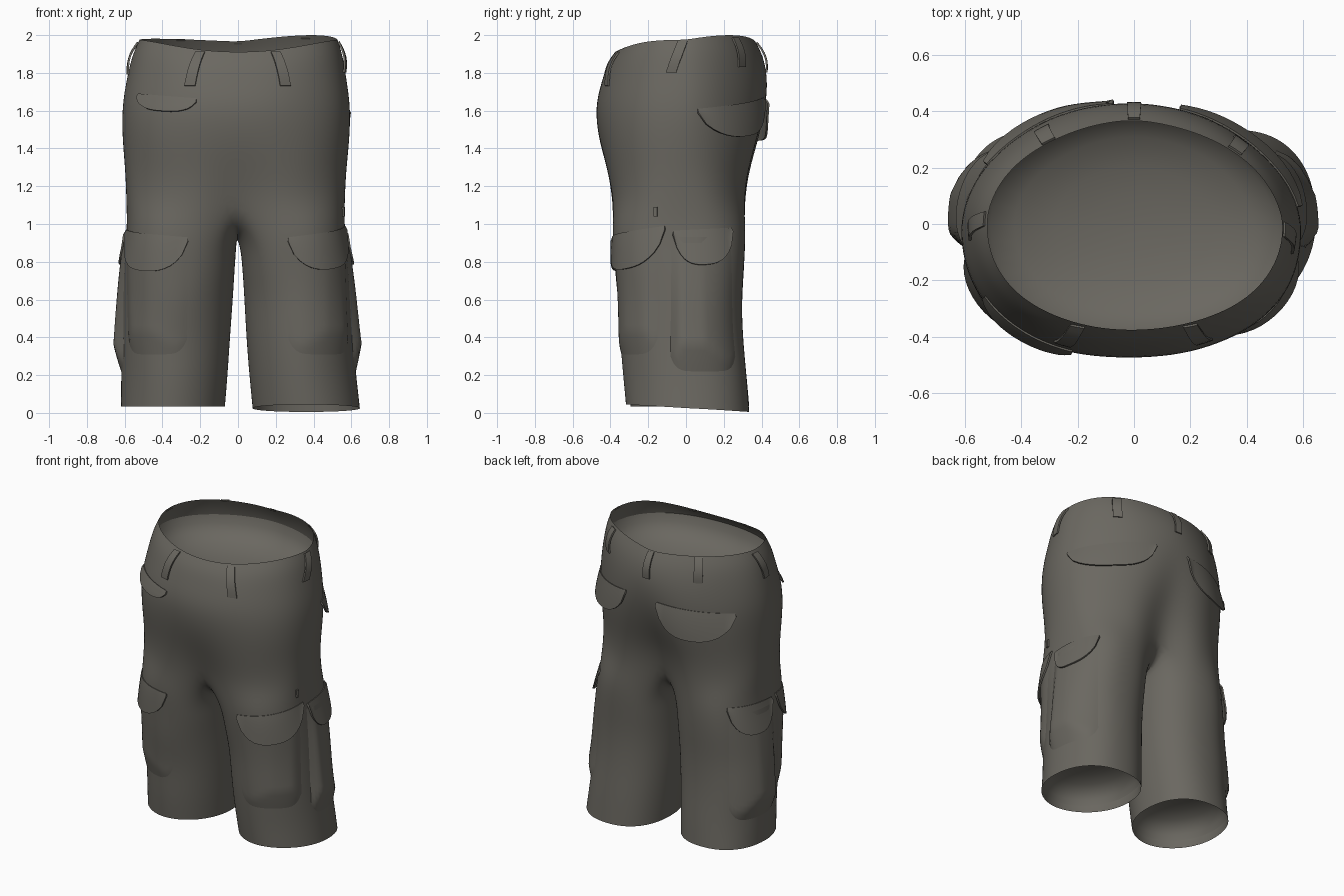
import bpy, bmesh, math
from math import sin, cos, pi, radians
from mathutils import Vector, noise
from mathutils.bvhtree import BVHTree

if "Cube" in bpy.data.objects:
    bpy.data.objects.remove(bpy.data.objects["Cube"])

cloth = bpy.data.materials.new("dark olive grey cloth")
cloth.diffuse_color = (0.145, 0.137, 0.118, 1)
cloth.use_nodes = True
cloth.node_tree.nodes["Principled BSDF"].inputs["Base Color"].default_value = cloth.diffuse_color
N, M = 32, 7   # points round the waist, points along the crotch seam


def oval(xa, xb, ya, yb, nf, nb, a):
    """Point on a rounded outline; nf, nb are the front and back squareness."""
    c, s = cos(a), sin(a)
    n = nf if s < 0 else nb
    x = (xa + xb) / 2 + (xb - xa) / 2 * math.copysign(abs(c) ** (2 / n), c)
    y = (ya + yb) / 2 + (yb - ya) / 2 * math.copysign(abs(s) ** (2 / n), s)
    return x, y


def finish(name, bm, mods=()):
    """Turn a bmesh into a smooth-shaded object with the cloth colour."""
    me = bpy.data.meshes.new(name)
    bm.to_mesh(me)
    ob = bpy.data.objects.new(name, me)
    bpy.context.collection.objects.link(ob)
    me.materials.append(cloth)
    for kind, settings in mods:
        m = ob.modifiers.new(kind.lower(), kind)
        for k, v in settings.items():
            setattr(m, k, v)
    bpy.ops.object.select_all(action='DESELECT')
    ob.select_set(True)
    bpy.context.view_layer.objects.active = ob
    bpy.ops.object.convert(target='MESH')
    bpy.ops.object.shade_smooth_by_angle(angle=radians(50))
    return ob


# --- shorts body: lofted seat that splits into two open legs ---
# z, left, right, front, back, front/back squareness, front/back dent, rim wave
SEAT = [
    (1.975, -.525, .530, -.375, .372, 2.15, 1.9, 0, 0, 1),
    (1.900, -.560, .555, -.415, .412, 2.2, 1.9, 0, 0, .8),
    (1.780, -.588, .575, -.445, .440, 2.25, 1.9, 0, .005, .4),
    (1.620, -.620, .600, -.482, .442, 2.25, 1.95, 0, .02, 0),
    (1.450, -.614, .596, -.468, .415, 2.3, 2.05, .005, .05, 0),
    (1.280, -.598, .579, -.432, .362, 2.4, 2.3, .02, .08, 0),
    (1.120, -.594, .568, -.405, .338, 2.6, 2.6, .05, .11, 0),
]
# z, inner right, outer right, inner left, outer left, front, back, inner drop
LEG = [
    (.97, .012, .568, .008, .594, -.395, .320, .10),
    (.78, .022, .582, .016, .604, -.372, .312, .02),
    (.60, .032, .600, .025, .614, -.358, .298, 0),
    (.40, .042, .615, .040, .622, -.352, .303, 0),
    (.20, .058, .625, .053, .620, -.338, .322, 0),
    (.025, .075, .648, .067, .622, -.322, .338, 0),
]
bm = bmesh.new()


def vert(x, y, z, wrinkle=.018):
    d = 1 + noise.noise(Vector((x, y, z)) * 3.5) * wrinkle
    return bm.verts.new((x * d, y * d, z))


rings = []
for z, xl, xr, yf, yb, nf, nb, df, db, wave in SEAT:
    ring = []
    for i in range(N):
        a = -pi / 2 + 2 * pi * i / N
        x, y = oval(xl, xr, yf, yb, nf, nb, a)
        s, s2 = sin(a), sin(2 * a)
        y += math.exp(-(x / .13) ** 2) * (df if s < 0 else -db)
        skew = 1 - (.025 * max(0, s2) + .01 * max(0, -s2) if s > 0 else 0)
        dz = -.065 * abs(s) ** 3 if s < 0 else -.01 * s * s + .01 * abs(s2) + .02 * max(0, s2)
        ring.append(vert(x * skew, y * skew, z + dz * wave))
    rings.append(ring)
for r0, r1 in zip(rings, rings[1:]):
    for i in range(N):
        j = (i + 1) % N
        bm.faces.new((r0[i], r1[i], r1[j], r0[j]))

low, H = rings[-1], N // 2
crotch = []
for k in range(1, M + 1):
    t = k / (M + 1)
    p = low[H].co.lerp(low[0].co, t)
    crotch.append(bm.verts.new((p.x * .5, p.y, p.z - .19 * sin(pi * t) ** .7)))

for side in (1, -1):
    prev = [low[(side * i) % N] for i in range(H + 1)] + crotch
    for z, ri, ro, li, lo, yf, yb, drop in LEG:
        xi, xo = (ri, ro) if side > 0 else (li, lo)
        if side < 0 and z < .5:
            yf += .025
        sq = (2.3, 2.3) if z > .7 else (1.95, 2.3)
        ring = []
        for k in range(H + 1 + M):
            a = radians(-125 + 250 * k / H if k <= H else 125 + 110 * (k - H) / (M + 1))
            x, y = oval(xi, xo, yf, yb, *sq, a)
            zz = z - drop * max(0, -cos(a))
            if z < .1:   # uneven hems
                zz += -.02 * sin(a) if side > 0 else .01
            ring.append(vert(side * x, y, zz, .018 if z > .1 else .004))
        for k in range(len(ring)):
            j = (k + 1) % len(ring)
            f = (prev[k], ring[k], ring[j], prev[j])
            bm.faces.new(f if side > 0 else f[::-1])
        prev = ring
body = finish("shorts_body", bm, [("SUBSURF", dict(levels=2, render_levels=2))])
tree = BVHTree.FromObject(body, bpy.context.evaluated_depsgraph_get())


def lining(name, cx, z, depth):
    """Bowl closing an opening from inside; depth is signed along z."""
    bm = bmesh.new()
    c, prev = Vector((cx, 0, z)), None
    for k, h in ((1, 0), (.97, .25), (.9, .5), (.75, .73), (.5, .9), (.25, .98), (.05, 1)):
        ring = []
        for i in range(48):
            d = Vector((cos(i * pi / 24), sin(i * pi / 24), 0))
            p = tree.ray_cast(c, d)[0]
            ring.append(bm.verts.new(c.lerp(p, k) + Vector((0, 0, depth * h))))
        for i in range(48 if prev else 0):
            f = (prev[i], prev[(i + 1) % 48], ring[(i + 1) % 48], ring[i])
            bm.faces.new(f if depth < 0 else f[::-1])
        prev = ring
    bm.faces.new(prev if depth < 0 else prev[::-1])
    finish(name, bm)


lining("waist_lining", 0, 1.86, -.2)
lining("right_leg_lining", .35, .09, .15)
lining("left_leg_lining", -.345, .09, .15)


def patch(name, centre, a0, a1, top, bot, off, nu=16, nv=8, lean=0, thick=.01):
    """Cloth piece wrapped on the body: azimuth a0..a1 (degrees), between two
    height functions, lifted off the surface by off(u, v)."""
    bm = bmesh.new()
    grid = []
    for u in (i / nu for i in range(nu + 1)):
        col = []
        for v in (i / nv for i in range(nv + 1)):
            a = radians(a0 + (a1 - a0) * u + lean * v)
            d = Vector((cos(a), sin(a), 0))
            start = Vector((*centre, top(u) + (bot(u) - top(u)) * v)) + d * 2
            p, nrm, *_ = tree.ray_cast(start, -d)
            if p is None:
                p, nrm, *_ = tree.find_nearest(start - d * 1.5)
            if nrm.dot(d) < 0:
                nrm = -nrm
            col.append(bm.verts.new(p + nrm * off(u, v)))
        grid.append(col)
    for c0, c1 in zip(grid, grid[1:]):
        for i in range(nv):
            bm.faces.new((c0[i], c0[i + 1], c1[i + 1], c1[i]))
    finish(name, bm, [("SOLIDIFY", dict(thickness=thick, offset=-1))] if thick else [])


def flap(name, centre, a0, a1, z0, z1, depth, flare):
    """Rounded pocket flap whose lower edge stands away from the cloth."""
    top = lambda u: z0 + (z1 - z0) * u
    bot = lambda u: top(u) - .02 - depth * (1 - abs(2 * u - 1) ** 2.6) ** .7
    off = lambda u, v: .006 + flare * v * (1 - .6 * abs(2 * u - 1) ** 3)
    patch(name, centre, a0, a1, top, bot, off)


def bag(name, centre, a0, a1, z0, z1, bulge, side):
    """Cargo pocket: crisp along its front edge, fading into the leg behind."""
    def off(u, v):
        w = u if side > 0 else 1 - u
        edge = max(0, min(1, 6 * w, 2 * (1 - w), 5 * (1 - v)))
        return .001 + bulge * edge * (.3 + .7 * v)
    patch(name, centre, a0, a1, lambda u: z0,
          lambda u: z1 + .08 * abs(2 * u - 1) ** 6, off, 20, 20, thick=0)


# --- cargo pockets and flaps on each leg ---
for side, label in ((1, "right"), (-1, "left")):
    c = (.31 * side, -.03)
    span = lambda a, b: (a, b) if side > 0 else (180 - b, 180 - a)
    tops = lambda inner, outer: (inner, outer) if side > 0 else (outer, inner)
    bag(label + "_front_cargo_pocket", c, *span(-98, -24), .93, .31, .022, -side)
    bag(label + "_side_cargo_pocket", c, *span(-10, 56), .93, .22, .05, side)
    flap(label + "_front_cargo_flap", c, *span(-97, -18),
         *tops(.93, .99 if side > 0 else .97), .175, .025)
    flap(label + "_side_cargo_flap", c, *span(-8, 58), *tops(.965, .98), .17, .03)

# --- seat pockets, hip pocket lip and side tab ---
flap("right_seat_pocket_flap", (0, 0), 6, 68, 1.61, 1.67, .15, .035)
flap("left_seat_pocket_flap", (0, 0), 100, 158, 1.66, 1.62, .17, .04)
flap("hip_pocket_lip", (0, 0), -154, -116, 1.69, 1.665, .06, .02)
patch("side_tab", (0, 0), -17, -15.2, lambda u: 1.09, lambda u: 1.04,
      lambda u, v: .012, 2, 2)

# --- belt loops: azimuth, lean, top, bottom ---
LOOPS = [(-119, -2, 1.91, 1.73), (-61, 2, 1.91, 1.73), (-2, -6, 1.965, 1.80),
         (178, 5, 1.96, 1.79), (36, 2, 1.985, 1.83), (136, -2, 1.975, 1.82),
         (90, 0, 1.96, 1.80)]
for n, (a, lean, zt, zb) in enumerate(LOOPS):
    w = 2.7 if abs(cos(radians(a))) > .9 else 3.3
    patch("belt_loop_%d" % (n + 1), (0, 0), a - w, a + w, lambda u: zt, lambda u: zb,
          lambda u, v: .008 + .012 * sin(pi * v), 2, 8, lean)
